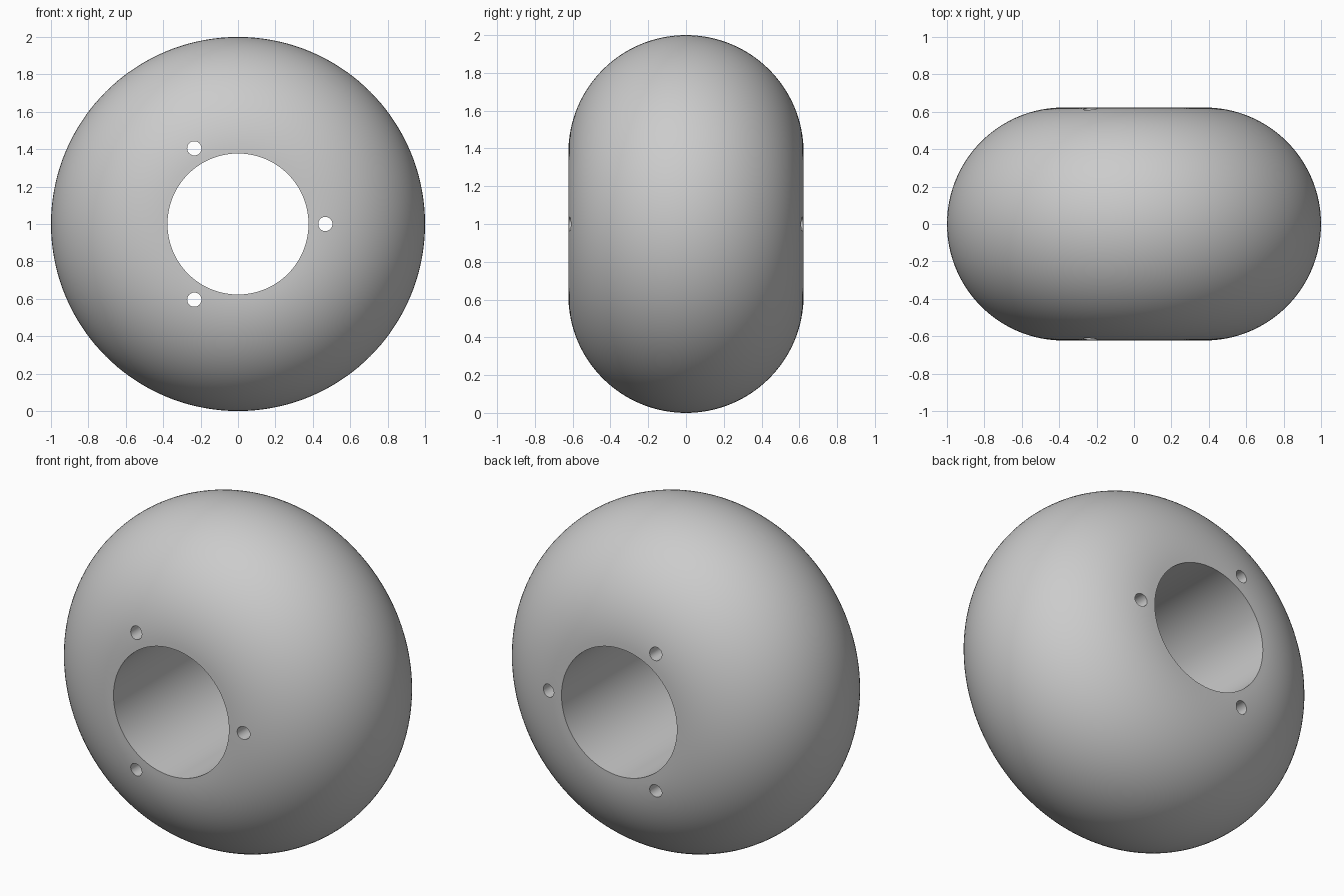
import bpy
import bmesh
from math import pi, sin, cos, radians
from mathutils import Matrix, Vector

cube = bpy.data.objects.get("Cube")
if cube:
    bpy.data.objects.remove(cube, do_unlink=True)

CENTRE = Vector((0, 0, 1))
BORE = 0.377          # radius of the central hole
ROUND = 1 - BORE      # radius of the rounded outer section
PIN_RING = 0.467      # distance of the small holes from the axis
PIN_RADIUS = 0.038
SEGMENTS = 144
ARC_STEPS = 64

grey = bpy.data.materials.new("plain grey")
grey.use_nodes = True
grey.diffuse_color = (0.6, 0.6, 0.6, 1)
grey.node_tree.nodes["Principled BSDF"].inputs["Base Color"].default_value = (0.6, 0.6, 0.6, 1)


def add_object(name, bm):
    bmesh.ops.recalc_face_normals(bm, faces=bm.faces)
    mesh = bpy.data.meshes.new(name)
    bm.to_mesh(mesh)
    bm.free()
    mesh.materials.append(grey)
    obj = bpy.data.objects.new(name, mesh)
    obj.location = CENTRE
    bpy.context.collection.objects.link(obj)
    return obj


# Ring body: a half-round section closed by the straight bore, turned around y
bm = bmesh.new()
verts = []
for i in range(ARC_STEPS + 1):
    a = -pi / 2 + pi * i / ARC_STEPS
    verts.append(bm.verts.new((BORE + ROUND * cos(a), ROUND * sin(a), 0)))
edges = [bm.edges.new((v, verts[(i + 1) % len(verts)])) for i, v in enumerate(verts)]
bmesh.ops.spin(bm, geom=verts + edges, cent=(0, 0, 0), axis=(0, 1, 0),
               angle=2 * pi, steps=SEGMENTS, use_merge=True)
bmesh.ops.remove_doubles(bm, verts=bm.verts, dist=0.00001)
body = add_object("ring_body", bm)

# Three small holes running right through, evenly spaced around the bore
bm = bmesh.new()
for k in range(3):
    a = radians(120 * k)
    place = Matrix.Translation((PIN_RING * cos(a), 0, PIN_RING * sin(a)))
    bmesh.ops.create_cone(bm, cap_ends=True, segments=32, radius1=PIN_RADIUS,
                          radius2=PIN_RADIUS, depth=2,
                          matrix=place @ Matrix.Rotation(pi / 2, 4, "X"))
cutter = add_object("pin_hole_cutter", bm)
cutter.hide_render = True

cut = body.modifiers.new("pin_holes", "BOOLEAN")
cut.operation = "DIFFERENCE"
cut.solver = "EXACT"
cut.object = cutter

bpy.ops.object.select_all(action="DESELECT")
body.select_set(True)
bpy.context.view_layer.objects.active = body
bpy.ops.object.modifier_apply(modifier=cut.name)
bpy.data.objects.remove(cutter, do_unlink=True)
bpy.ops.object.shade_smooth_by_angle(angle=radians(30))
